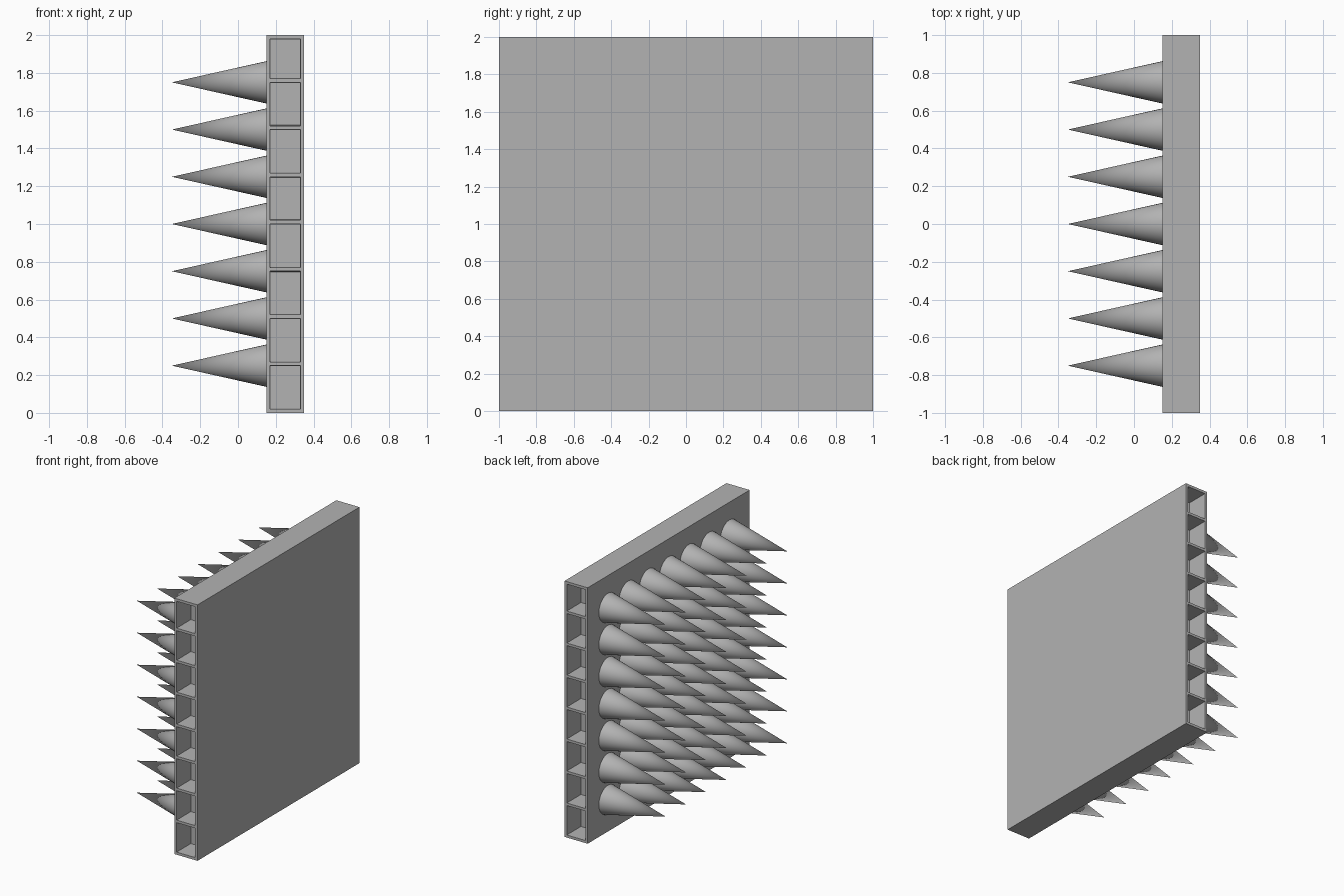
import bpy, bmesh
from math import pi, radians
from mathutils import Matrix, Vector

cube = bpy.data.objects.get("Cube")
if cube:
    bpy.data.objects.remove(cube, do_unlink=True)

STEP, WALL, DEPTH = 0.25, 0.02, 0.17
LEFT, RIGHT = 0.15, 0.35

grey = bpy.data.materials.new("plain grey")
grey.use_nodes = True
grey.diffuse_color = (0.45, 0.45, 0.45, 1)
grey.node_tree.nodes["Principled BSDF"].inputs["Base Color"].default_value = grey.diffuse_color


def finish(bm, name):
    mesh = bpy.data.meshes.new(name)
    bm.to_mesh(mesh)
    bm.free()
    mesh.materials.append(grey)
    obj = bpy.data.objects.new(name, mesh)
    bpy.context.collection.objects.link(obj)
    return obj


def cut(bm, point, normal):
    geom = bm.verts[:] + bm.edges[:] + bm.faces[:]
    bmesh.ops.bisect_plane(bm, geom=geom, plane_co=point, plane_no=normal)


# Upright slab with a column of open cells in both end faces
bm = bmesh.new()
size = Matrix.Diagonal((RIGHT - LEFT, 2, 2, 1))
bmesh.ops.create_cube(bm, size=1, matrix=Matrix.Translation(((LEFT + RIGHT) / 2, 0, 1)) @ size)
for x in (LEFT + WALL, RIGHT - WALL):
    cut(bm, Vector((x, 0, 0)), Vector((1, 0, 0)))
for i in range(8):
    if i:
        cut(bm, Vector((0, 0, i * STEP)), Vector((0, 0, 1)))
    cut(bm, Vector((0, 0, i * STEP + WALL)), Vector((0, 0, 1)))
cut(bm, Vector((0, 0, 2 - WALL)), Vector((0, 0, 1)))
bm.normal_update()
cells = []
for f in bm.faces:
    c = f.calc_center_median()
    in_cell = WALL < c.z % STEP and c.z < 2 - WALL
    if abs(f.normal.y) > 0.9 and LEFT + WALL < c.x < RIGHT - WALL and in_cell:
        cells.append(f)
bmesh.ops.inset_individual(bm, faces=cells, thickness=0.004, depth=-DEPTH)
finish(bm, "hollow_panel")

# Square grid of spikes pointing away from the panel
bm = bmesh.new()
length = 0.5
turn = Matrix.Rotation(-pi / 2, 4, "Y")
for row in range(1, 8):
    for col in range(1, 8):
        place = Matrix.Translation((LEFT - length / 2, col * STEP - 1, row * STEP))
        bmesh.ops.create_cone(bm, cap_ends=False, segments=32, radius1=0.112,
                              radius2=0, depth=length, matrix=place @ turn)
bmesh.ops.remove_doubles(bm, verts=bm.verts[:], dist=0.0001)
spikes = finish(bm, "spikes")
bpy.ops.object.select_all(action="DESELECT")
spikes.select_set(True)
bpy.context.view_layer.objects.active = spikes
bpy.ops.object.shade_smooth_by_angle(angle=radians(40))
